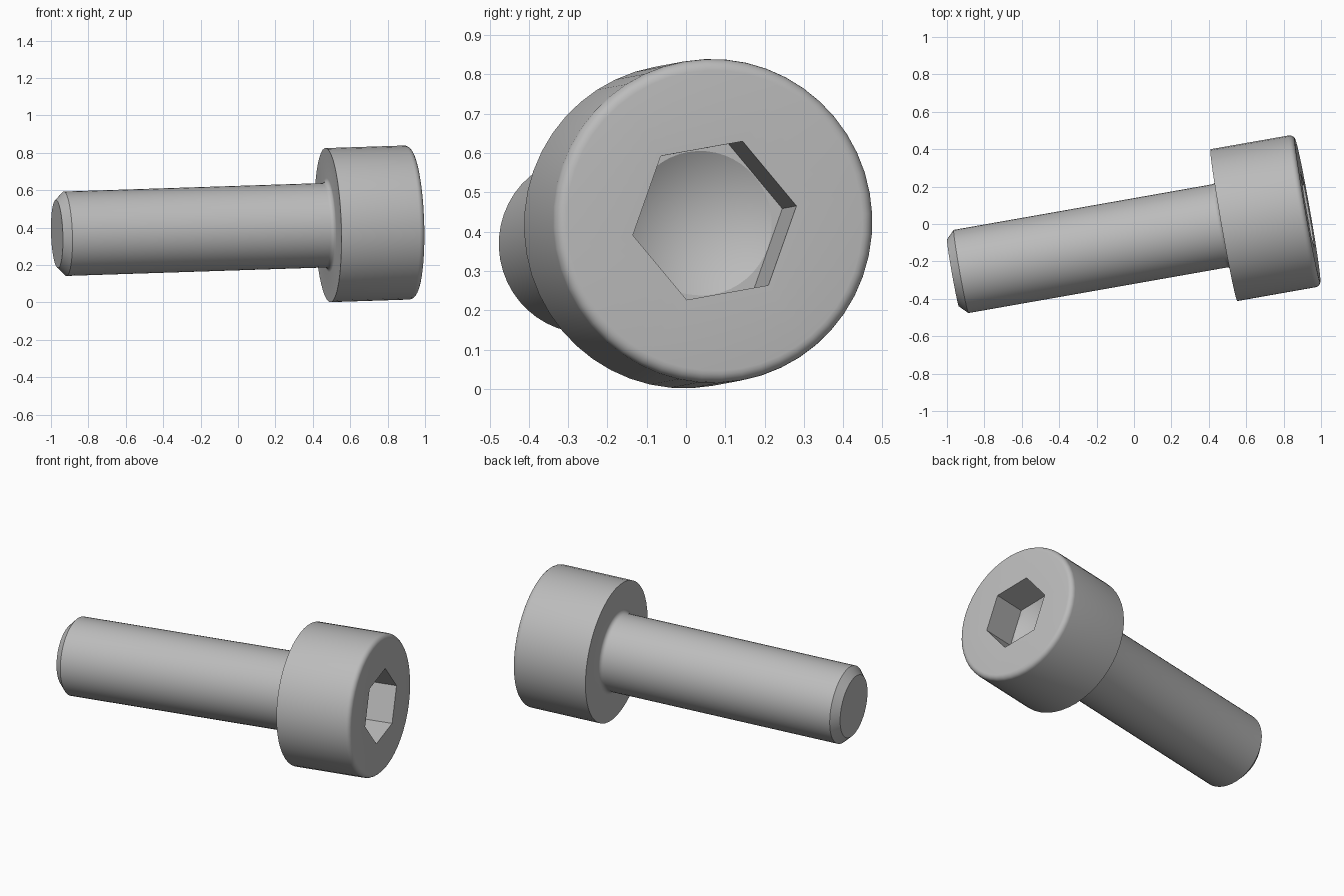
import bpy, bmesh
from math import sin, cos, pi, radians
from mathutils import Matrix

cube = bpy.data.objects.get("Cube")
if cube:
    bpy.data.objects.remove(cube, do_unlink=True)

SEGMENTS = 48
SHANK_R, HEAD_R = 0.226, 0.4125
UNDERSIDE, LENGTH = 1.472, 1.927   # distances from the tip along the axis
CHAMFER, FILLET, ROUND = 0.044, 0.026, 0.03
FLAT_R = 0.186                     # half the socket width across flats

steel = bpy.data.materials.new("grey steel")
steel.use_nodes = True
grey = (0.5, 0.5, 0.5, 1)
steel.diffuse_color = grey
steel.node_tree.nodes["Principled BSDF"].inputs["Base Color"].default_value = grey


def circle(r):
    return lambda a: r


def hexagon(r):
    return lambda a: r / cos(a % (pi / 3) - pi / 6)


def arc(s, r, size, start, end, steps=5):
    """Quarter-round profile points about centre (s, r)."""
    angles = [start + (end - start) * i / steps for i in range(steps + 1)]
    return [(s + size * cos(t), circle(r + size * sin(t))) for t in angles]


# Cross-sections from the tip, over the head, down into the socket
sections = [(0, circle(SHANK_R - CHAMFER)), (CHAMFER, circle(SHANK_R))]
sections += arc(UNDERSIDE - FILLET, SHANK_R + FILLET, FILLET, -pi / 2, 0)
sections += [(UNDERSIDE, circle(HEAD_R))]
sections += arc(LENGTH - ROUND, HEAD_R - ROUND, ROUND, pi / 2, 0)
floor = LENGTH - 0.207
sections += [(LENGTH, hexagon(FLAT_R)), (floor, hexagon(FLAT_R)),
             (floor, circle(FLAT_R - 0.002))]

bm = bmesh.new()
rings = []
for s, radius in sections:
    ring = []
    for i in range(SEGMENTS):
        a = 2 * pi * i / SEGMENTS
        r = radius(a)
        ring.append(bm.verts.new((s, r * cos(a), r * sin(a))))
    rings.append(ring)
for low, high in zip(rings, rings[1:]):
    for i in range(SEGMENTS):
        j = (i + 1) % SEGMENTS
        bm.faces.new((low[i], low[j], high[j], high[i]))

# Flat tip and drilled cone at the socket bottom
bm.faces.new(rings[0])
apex = bm.verts.new((LENGTH - 0.314, 0, 0))
for i in range(SEGMENTS):
    bm.faces.new((rings[-1][i], rings[-1][(i + 1) % SEGMENTS], apex))
bmesh.ops.recalc_face_normals(bm, faces=bm.faces)

mesh = bpy.data.meshes.new("socket_head_bolt")
bm.to_mesh(mesh)
bm.free()
mesh.materials.append(steel)
bolt = bpy.data.objects.new("socket_head_bolt", mesh)
bpy.context.collection.objects.link(bolt)

# Tilted resting pose, rolled about the bolt axis
bolt.matrix_world = (Matrix.Translation((-0.968, -0.2615, 0.366))
                     @ Matrix.Rotation(radians(10), 4, 'Z')
                     @ Matrix.Rotation(radians(-1.85), 4, 'Y')
                     @ Matrix.Rotation(radians(10), 4, 'X'))

bpy.context.view_layer.objects.active = bolt
bolt.select_set(True)
bpy.ops.object.shade_smooth_by_angle(angle=radians(27))
